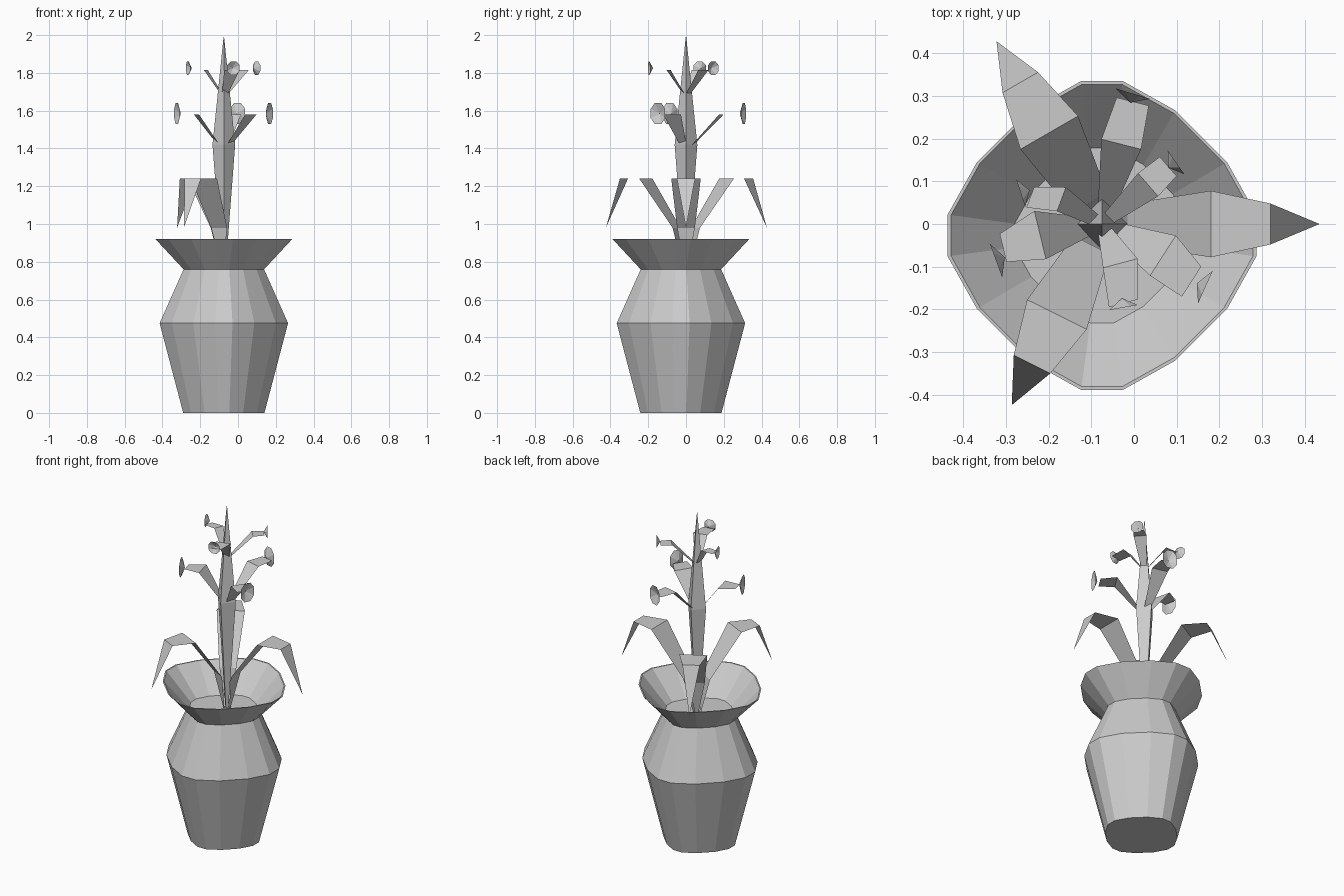
import bpy
from math import cos, sin, radians, pi
from mathutils import Vector

if "Cube" in bpy.data.objects:
    bpy.data.objects.remove(bpy.data.objects["Cube"])


def add_mesh(name, verts, faces):
    me = bpy.data.meshes.new(name)
    me.from_pydata([tuple(v) for v in verts], [], faces)
    me.update()
    ob = bpy.data.objects.new(name, me)
    bpy.context.collection.objects.link(ob)
    return ob


def lathe(name, section, profile, center, cap_start=True, cap_end=True):
    """Stack scaled copies of a unit cross-section along z and skin them."""
    n = len(section)
    verts = [(center[0] + x * r, center[1] + y * r, z)
             for r, z in profile for x, y in section]
    faces = [(k * n + i, k * n + (i + 1) % n, (k + 1) * n + (i + 1) % n, (k + 1) * n + i)
             for k in range(len(profile) - 1) for i in range(n)]
    if cap_start:
        faces.append(tuple(reversed(range(n))))
    if cap_end:
        faces.append(tuple(range(len(verts) - n, len(verts))))
    return add_mesh(name, verts, faces)


def strip(name, stations):
    """Flat ribbon: stations are (x, y, z, half_width), widened sideways."""
    heading = Vector(stations[-1][:2]) - Vector(stations[0][:2])
    side = Vector((-heading.y, heading.x, 0)).normalized()
    verts, faces = [], []
    for x, y, z, w in stations:
        verts += [Vector((x, y, z)) - side * w, Vector((x, y, z)) + side * w]
    for i in range(len(stations) - 1):
        a = 2 * i
        faces.append((a, a + 2, a + 3, a + 1))
    # merge a pointed tip into a triangle
    if stations[-1][3] == 0:
        verts.pop()
        a = len(verts) - 3
        faces[-1] = (a, a + 2, a + 1)
    return add_mesh(name, verts, faces)


# Vase: rounded-octagon section, 16 sides, with a thin inner lip
section = []
for q in range(4):
    c, s = cos(q * pi / 2), sin(q * pi / 2)
    for x, y in ((1, -.135), (1, .135), (.81, .475), (.475, .81)):
        section.append((c * x - s * y, s * x + c * y))
VASE = (-.075, -.027)
lathe("vase", section, [(.215, 0), (.34, .475), (.213, .76), (.362, .92),
                        (.354, .92), (.205, .762)], VASE, cap_end=False)
lathe("soil", section, [(.205, .762)], VASE, cap_start=False)

# Stem: four-sided spindle
SX = -.075
diamond = [(1, 0), (0, 1), (-1, 0), (0, -1)]
lathe("stem", diamond, [(.01, .765), (.06, 1.42), (.0015, 1.99)], (SX, 0))

# Three big drooping leaves
for i, (ang, k) in enumerate(((0, 1), (120, .97), (243.5, .93))):
    a = radians(ang)
    prof = [(.02, .765, .006), (.06, .98, .047), (.255, 1.24, .078),
            (.395, 1.24, .048), (.51, .98, 0)]
    strip(f"large_leaf_{i + 1}",
          [(SX + r * k * cos(a), r * k * sin(a), z, w) for r, z, w in prof])


def flower(name, x, y, z, ang, hw, hh):
    """Shallow eight-sided cup facing outward."""
    a = radians(ang)
    out, side = Vector((cos(a), sin(a), 0)), Vector((-sin(a), cos(a), 0))
    c = Vector((x, y, z))
    verts = []
    for u, v in ((1, -.45), (1, .45), (.45, 1), (-.45, 1),
                 (-1, .45), (-1, -.45), (-.45, -1), (.45, -1)):
        verts.append(c + side * u * hw + Vector((0, 0, v * hh)) + out * .008)
    verts.append(c - out * .014)
    add_mesh(name, verts, [(i, (i + 1) % 8, 8) for i in range(8)])


# Small leaves in two tiers: (mid xy, mid half width, end xy, end half width,
#                             flower xy, flower heading)
lower = [((-.03, .187), .048, (-.003, .287), .039, (-.005, .298), 73),
         ((-.22, -.026), .058, (-.307, -.056), .034, (-.316, -.083), 200),
         ((.068, -.074), .056, (.135, -.135), .042, (.16, -.145), -24)]
upper = [((-.032, -.092), .042, (-.025, -.186), .035, (-.026, -.188), -80),
         ((-.17, .058), .03, (-.243, .063), .026, (-.258, .075), 198),
         ((.033, .092), .036, (.08, .135), .03, (.092, .14), 35)]
tiers = (("lower", lower, 1.38, 1.58, 1.585, .042, .056),
         ("upper", upper, 1.67, 1.815, 1.825, .034, .035))
for tier, items, z0, z1, zf, hw, hh in tiers:
    for i, (m, wm, e, we, f, ang) in enumerate(items):
        strip(f"{tier}_leaf_{i + 1}", [(SX, 0, z0, .012), (*m, z1, wm), (*e, z1, we)])
        flower(f"{tier}_flower_{i + 1}", *f, zf, ang, hw, hh)
